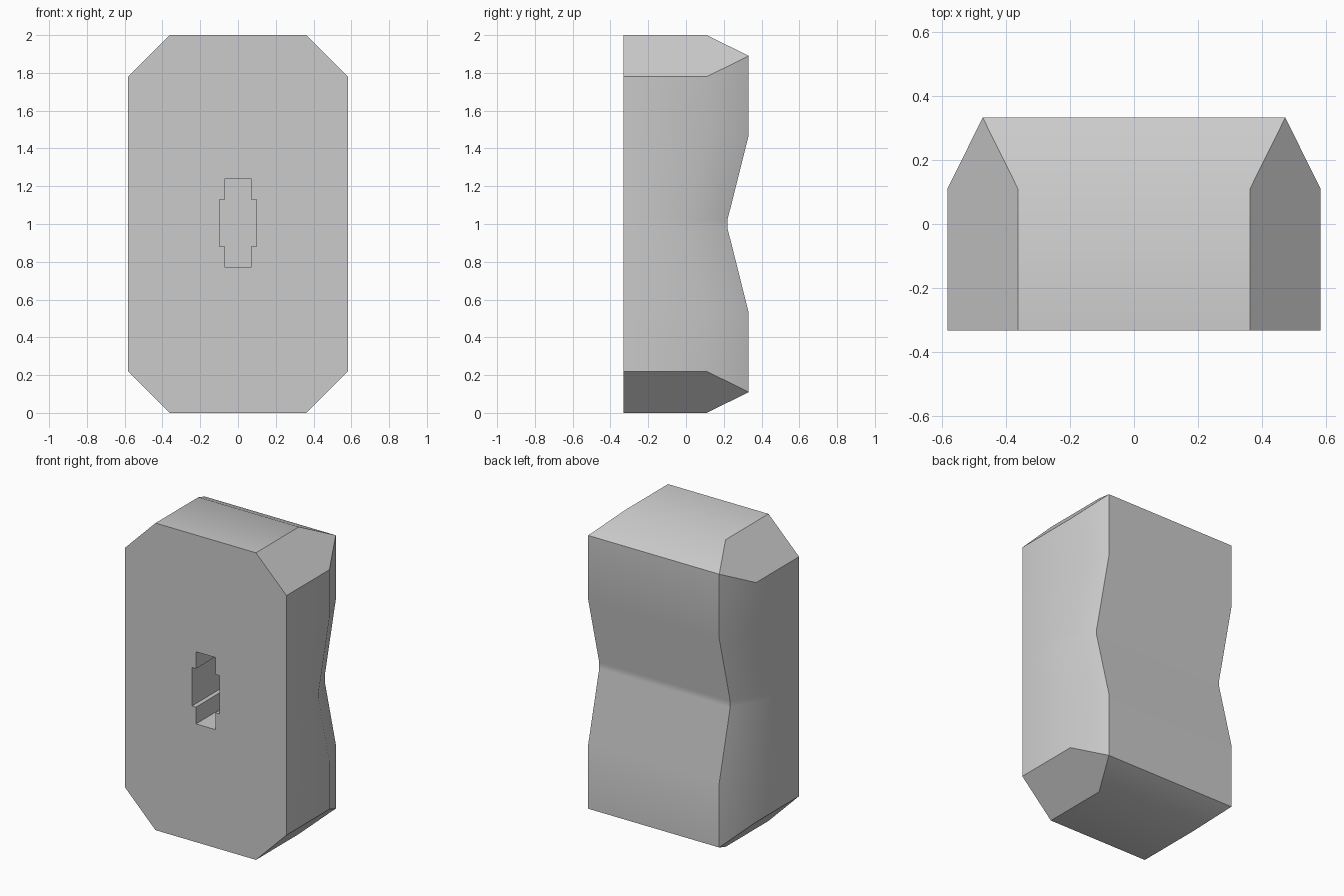
import bpy
import bmesh
from math import radians

# Remove the default cube
cube = bpy.data.objects.get("Cube")
if cube:
    bpy.data.objects.remove(cube, do_unlink=True)

# Main dimensions
W, H = 0.582, 2.0              # half width, full height
CH = 0.22                      # corner chamfer
FRONT, MID, BACK = -0.332, 0.11, 0.332
GROOVE, DIP, ROUND = 0.47, 0.118, 0.02


def make_object(name, bm):
    bmesh.ops.remove_doubles(bm, verts=bm.verts, dist=1e-4)
    bmesh.ops.recalc_face_normals(bm, faces=bm.faces)
    mesh = bpy.data.meshes.new(name)
    bm.to_mesh(mesh)
    bm.free()
    obj = bpy.data.objects.new(name, mesh)
    bpy.context.collection.objects.link(obj)
    return obj


def dip(z):
    """How far the waist groove pushes the back forward at height z."""
    return DIP * max(0, 1 - max(abs(z - 1), ROUND / 2) / GROOVE)


# Block: chamfered front outline lofted to a grooved back
bm = bmesh.new()
heights = [H - CH, 1 + GROOVE, 1 + ROUND, 1 - ROUND, 1 - GROOVE, CH]
right = [(W - CH, H)] + [(W, z) for z in heights] + [(W - CH, 0)]
outline = right + [(-x, z) for x, z in reversed(right)]
edge = CH / 2


def back_point(x, z):
    bx = (W - edge) * (1 if x > 0 else -1)
    bz = min(max(z, edge), H - edge)
    if z in (CH, H - CH):
        bz = edge if z == CH else H - edge
    return (bx, BACK - dip(bz), bz)


front_ring = [bm.verts.new((x, FRONT, z)) for x, z in outline]
mid_ring = [bm.verts.new((x, MID - dip(z), z)) for x, z in outline]
back_ring = [bm.verts.new(back_point(x, z)) for x, z in outline]
n, half = len(outline), len(right)
for a, b in ((front_ring, mid_ring), (mid_ring, back_ring)):
    for i in range(n):
        j = (i + 1) % n
        bm.faces.new((a[i], a[j], b[j], b[i]))
bm.faces.new(front_ring)
for i in range(1, half - 2):
    bm.faces.new((back_ring[i], back_ring[i + 1],
                  back_ring[n - 2 - i], back_ring[n - 1 - i]))
bmesh.ops.dissolve_degenerate(bm, edges=bm.edges, dist=1e-4)
block = make_object("grooved_block", bm)

# Cross shaped socket cut into the front
bm = bmesh.new()
quarter = [(0.07, 0.235), (0.07, 0.125), (0.098, 0.125)]
side = quarter + [(x, -z) for x, z in reversed(quarter)]
cross = side + [(-x, z) for x, z in reversed(side)]
face = bm.faces.new([bm.verts.new((x, FRONT - 0.1, z + 1.005)) for x, z in cross])
new = bmesh.ops.extrude_face_region(bm, geom=[face])["geom"]
bmesh.ops.translate(bm, vec=(0, 0.5, 0),
                    verts=[v for v in new if isinstance(v, bmesh.types.BMVert)])
cutter = make_object("socket_cutter", bm)
cutter.hide_render = True

bpy.ops.object.select_all(action="DESELECT")
bpy.context.view_layer.objects.active = block
block.select_set(True)
cut = block.modifiers.new("socket", "BOOLEAN")
cut.operation = "DIFFERENCE"
cut.solver = "EXACT"
cut.object = cutter
bpy.ops.object.modifier_apply(modifier=cut.name)
bpy.data.objects.remove(cutter, do_unlink=True)

# Plain grey finish, soft over the shallow bends
grey = bpy.data.materials.new("light grey")
grey.use_nodes = True
colour = (0.6, 0.6, 0.6, 1)
grey.diffuse_color = colour
grey.node_tree.nodes["Principled BSDF"].inputs["Base Color"].default_value = colour
block.data.materials.clear()
block.data.materials.append(grey)
bpy.ops.object.shade_smooth_by_angle(angle=radians(30))
